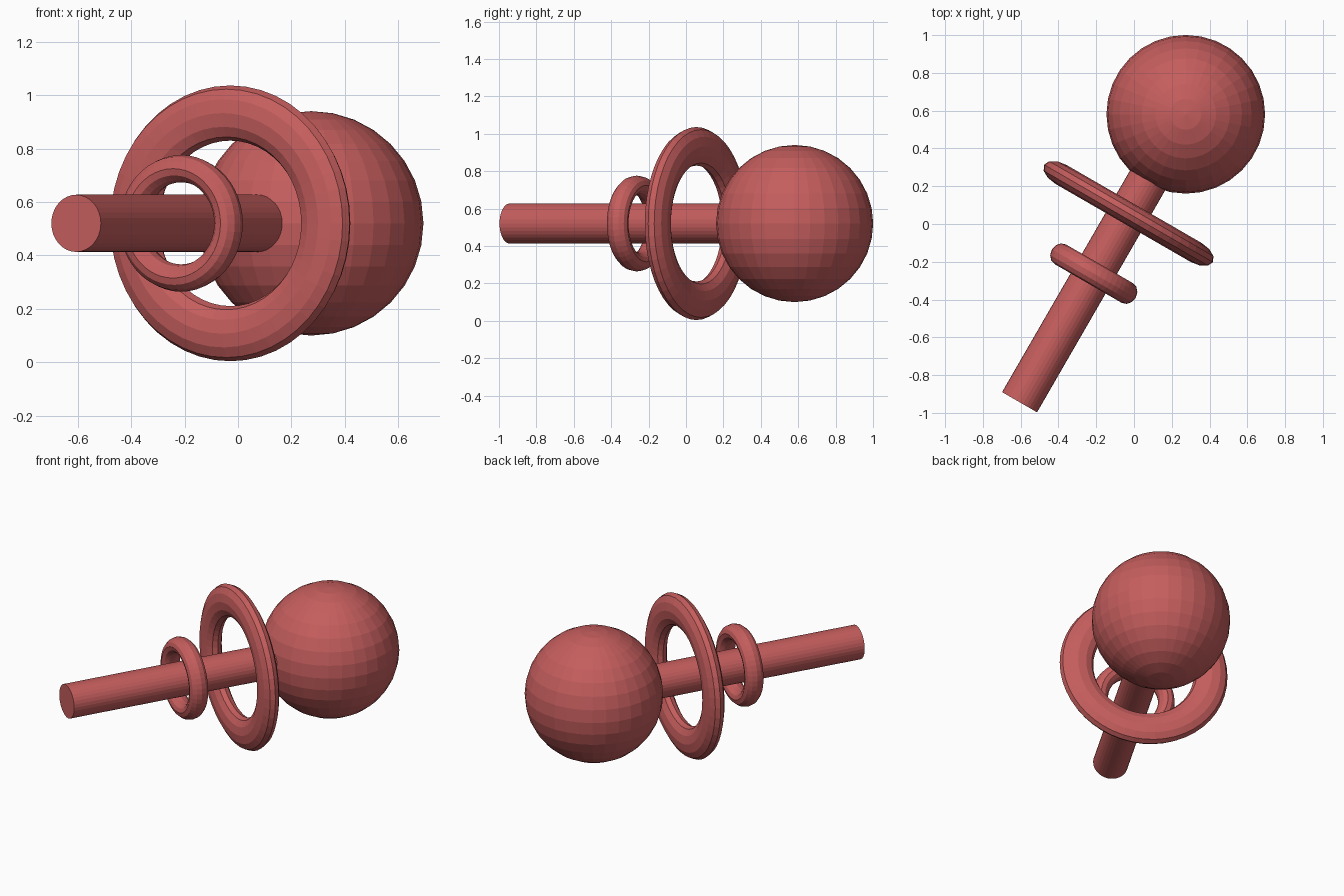
import bpy
import math
from mathutils import Matrix

if "Cube" in bpy.data.objects:
    bpy.data.objects.remove(bpy.data.objects["Cube"])

RED = bpy.data.materials.new("soft_red")
RED.diffuse_color = (0.56, 0.11, 0.11, 1)
RED.use_nodes = True
RED.node_tree.nodes["Principled BSDF"].inputs["Base Color"].default_value = RED.diffuse_color

ANGLE = math.radians(60)          # heading of the shaft in plan
HEIGHT = 0.52                     # height of the shaft axis
SIDE = -0.053                     # sideways shift of the shaft axis
TURN = Matrix.Rotation(ANGLE - math.pi / 2, 4, 'Z') @ Matrix.Rotation(-math.pi / 2, 4, 'X')


def on_axis(u):
    """Point at distance u along the shaft axis."""
    c, s = math.cos(ANGLE), math.sin(ANGLE)
    return (u * c + SIDE * s, u * s - SIDE * c, HEIGHT)


def finish(name, u, matrix=Matrix()):
    ob = bpy.context.object
    ob.name = name
    ob.data.transform(matrix)
    ob.location = on_axis(u)
    ob.data.materials.append(RED)


def ring(name, u, outer, half_width):
    """Ring around the shaft, squashed or stretched along it."""
    r = outer / 5
    bpy.ops.mesh.primitive_torus_add(major_segments=48, minor_segments=12,
                                     major_radius=4 * r, minor_radius=r)
    finish(name, u, TURN @ Matrix.Diagonal((1, 1, half_width / r, 1)))


# Shaft, running into the ball
start, end = -1.12, 0.42
bpy.ops.mesh.primitive_cylinder_add(vertices=32, radius=0.107, depth=end - start)
finish("shaft", (start + end) / 2, TURN)

# Rings
ring("large_ring", 0.034, 0.516, 0.058)
ring("small_ring", -0.334, 0.256, 0.06)

# Ball
bpy.ops.mesh.primitive_uv_sphere_add(segments=32, ring_count=16, radius=0.42)
finish("ball", 0.64)
